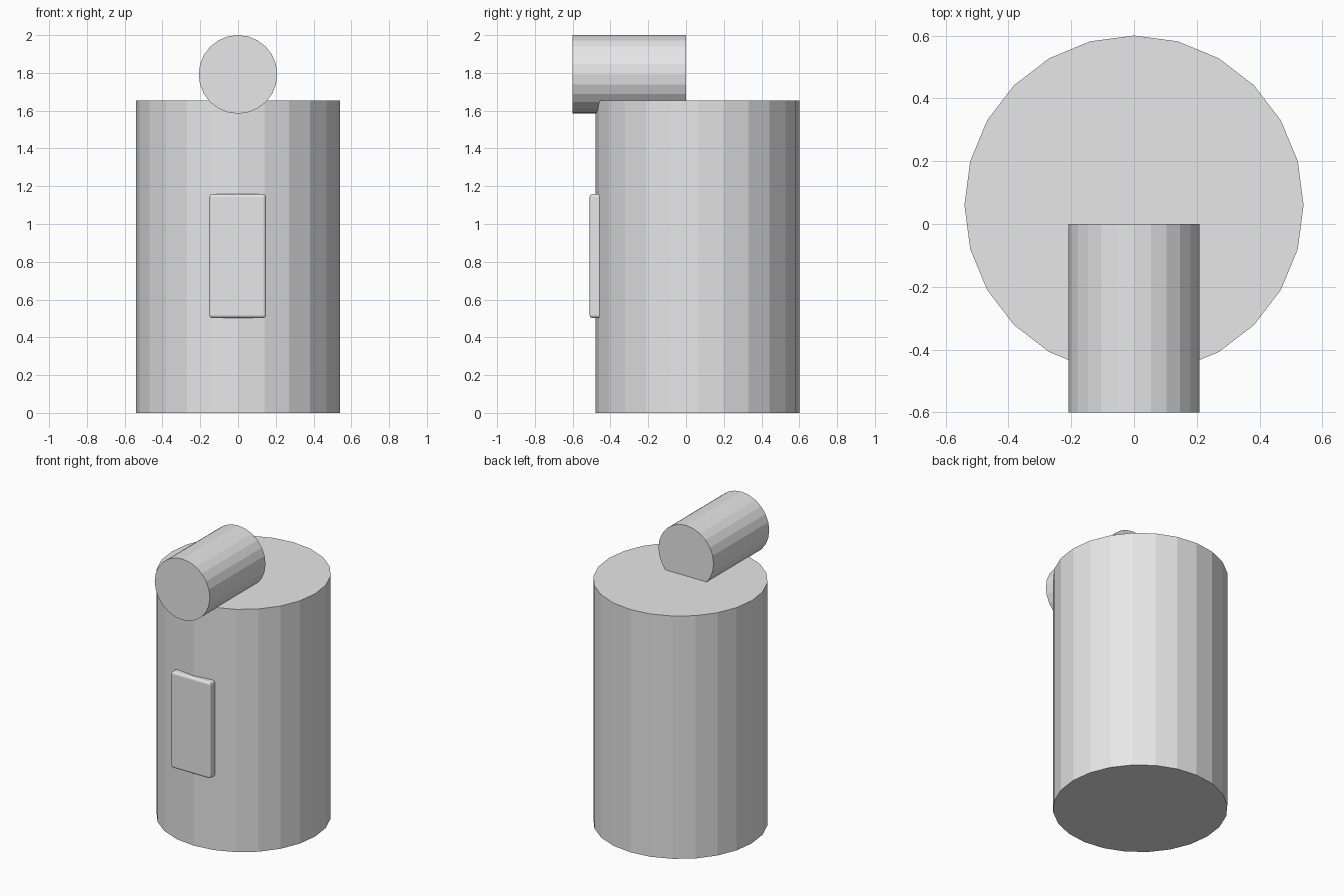
import bpy
from math import pi

cube = bpy.data.objects.get("Cube")
if cube:
    bpy.data.objects.remove(cube, do_unlink=True)

# Single plain grey finish
grey = bpy.data.materials.new("plain_grey")
grey.use_nodes = True
colour = (0.8, 0.8, 0.8, 1)
grey.diffuse_color = colour
grey.node_tree.nodes["Principled BSDF"].inputs["Base Color"].default_value = colour


def finish(name):
    obj = bpy.context.object
    obj.name = obj.data.name = name
    obj.data.materials.append(grey)
    return obj


def cylinder(name, radius, depth, location, rotation=(0, 0, 0)):
    bpy.ops.mesh.primitive_cylinder_add(vertices=24, radius=radius, depth=depth,
                                        location=location, rotation=rotation)
    return finish(name)


# Upright drum body
height = 1.655
cylinder("body", 0.54, height, (0, 0.06, height / 2))

# Horizontal barrel sunk into the top, overhanging the front
cylinder("top_barrel", 0.208, 0.6, (0, -0.3, 1.792), (pi / 2, 0, 0))

# Rounded front panel, with its back buried in the body
bpy.ops.mesh.primitive_cube_add(size=1, location=(-0.002, -0.46, 0.83))
panel = finish("front_panel")
panel.scale = (0.298, 0.1, 0.656)
bpy.ops.object.transform_apply(location=False, rotation=False, scale=True)
bevel = panel.modifiers.new("rounded_edges", "BEVEL")
bevel.width = 0.015
bevel.segments = 3
